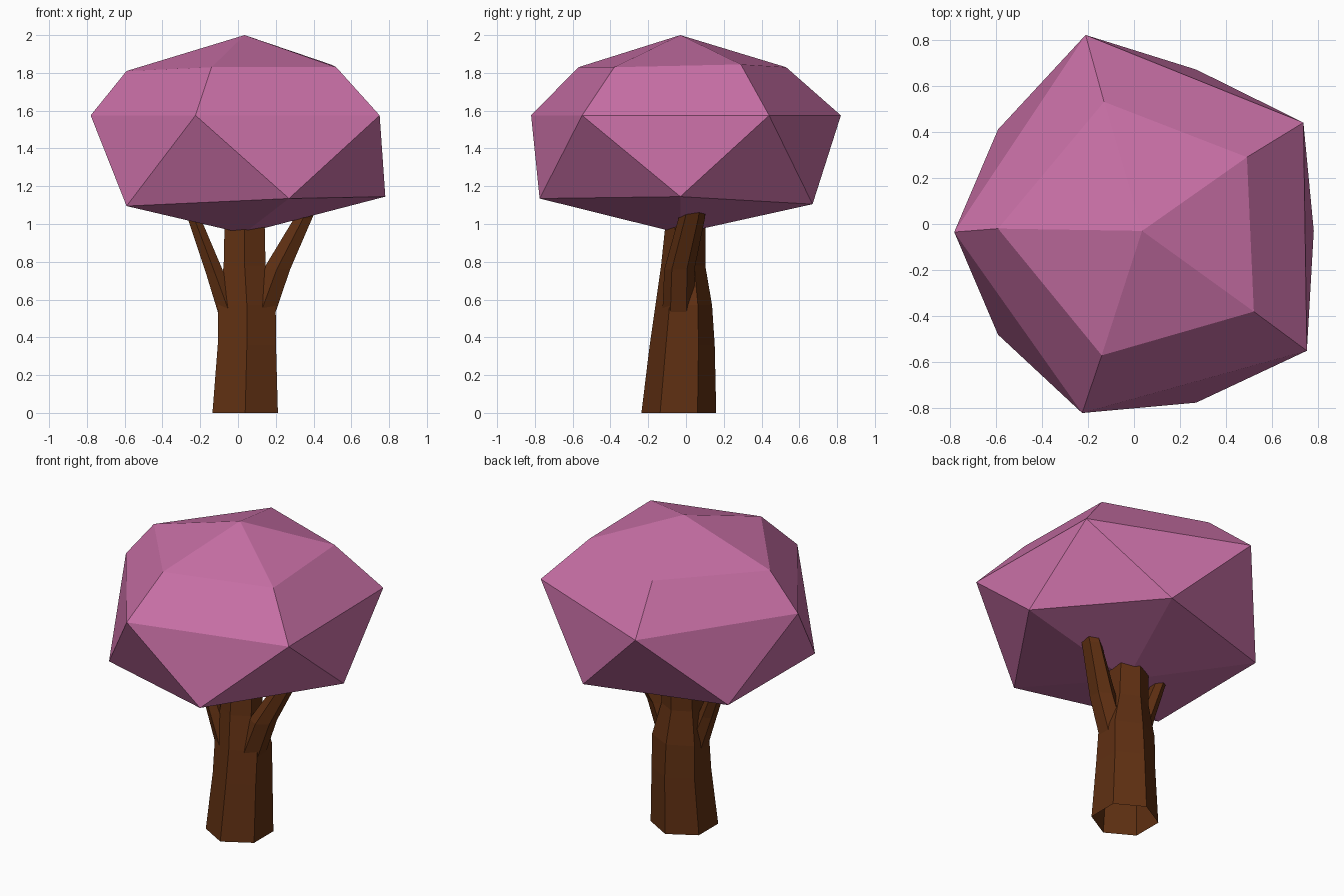
import bpy, bmesh
from math import sin, cos, pi

cube = bpy.data.objects.get("Cube")
if cube:
    bpy.data.objects.remove(cube, do_unlink=True)


def make_material(name, rgb):
    mat = bpy.data.materials.new(name)
    mat.use_nodes = True
    color = (*rgb, 1)
    mat.diffuse_color = color
    bsdf = mat.node_tree.nodes["Principled BSDF"]
    bsdf.inputs["Base Color"].default_value = color
    bsdf.inputs["Roughness"].default_value = 0.9
    return mat


pink = make_material("blossom pink", (0.58, 0.16, 0.38))
brown = make_material("bark brown", (0.115, 0.029, 0.006))


def finish(name, bm, mat):
    bmesh.ops.recalc_face_normals(bm, faces=bm.faces)
    mesh = bpy.data.meshes.new(name)
    bm.to_mesh(mesh)
    bm.free()
    mesh.materials.append(mat)
    obj = bpy.data.objects.new(name, mesh)
    bpy.context.collection.objects.link(obj)
    return obj


def bridge(bm, a, b):
    n = len(a)
    for i in range(n):
        j = (i + 1) % n
        bm.faces.new((a[i], a[j], b[j], b[i]))


def fan(bm, tip, ring):
    for i in range(len(ring)):
        bm.faces.new((tip, ring[i], ring[(i + 1) % len(ring)]))


def limb(name, sections):
    """Hexagonal limb, open at the foot: each section is x, y, z, x radius, y radius."""
    bm = bmesh.new()
    rings = []
    for x, y, z, rx, ry in sections:
        angles = [pi / 2 + i * pi / 3 for i in range(6)]
        rings.append([bm.verts.new((x + rx * cos(a), y + ry * sin(a), z)) for a in angles])
    for low, high in zip(rings, rings[1:]):
        bridge(bm, low, high)
    bm.faces.new(rings[-1])
    return finish(name, bm, brown)


# Trunk and its two forking branches
limb("trunk", [
    (0.038, -0.038, 0, 0.2, 0.198),
    (0.047, -0.02, 0.36, 0.178, 0.172),
    (0.047, -0.012, 0.57, 0.176, 0.15),
    (0.035, -0.015, 0.78, 0.128, 0.117),
    (0.035, 0.002, 1.1, 0.12, 0.1),
])
limb("left_branch", [
    (0.12, -0.04, 0.53, 0.09, 0.085),
    (0.205, -0.035, 0.76, 0.082, 0.08),
    (0.345, 0.03, 1.03, 0.055, 0.07),
    (0.4, 0.05, 1.14, 0.045, 0.06),
])
limb("right_branch", [
    (-0.045, -0.04, 0.53, 0.07, 0.075),
    (-0.122, -0.05, 0.74, 0.055, 0.06),
    (-0.232, -0.05, 1.03, 0.04, 0.05),
    (-0.27, -0.05, 1.13, 0.035, 0.045),
])

# Faceted crown: tip, three five-sided rings and a bottom point
upper = [(0.52, -0.38, 1.83), (0.49, 0.29, 1.845), (-0.13, 0.53, 1.83),
         (-0.59, -0.02, 1.81), (-0.14, -0.57, 1.83)]
middle = [(0.75, -0.55, 1.575), (0.735, 0.44, 1.575), (-0.21, 0.82, 1.575),
          (-0.78, -0.035, 1.575), (-0.225, -0.82, 1.575)]
lower = [(0.78, -0.03, 1.145), (0.27, 0.67, 1.105), (-0.59, 0.41, 1.1),
         (-0.59, -0.48, 1.095), (0.27, -0.775, 1.135)]
bm = bmesh.new()
top_ring, mid_ring, low_ring = [[bm.verts.new(p) for p in r] for r in (upper, middle, lower)]
fan(bm, bm.verts.new((0.035, -0.03, 2)), top_ring)
bridge(bm, top_ring, mid_ring)
for i in range(5):
    j = (i + 1) % 5
    bm.faces.new((mid_ring[i], low_ring[i], mid_ring[j]))
    bm.faces.new((mid_ring[j], low_ring[i], low_ring[j]))
fan(bm, bm.verts.new((0.03, -0.03, 0.95)), low_ring)
finish("blossom_crown", bm, pink)
